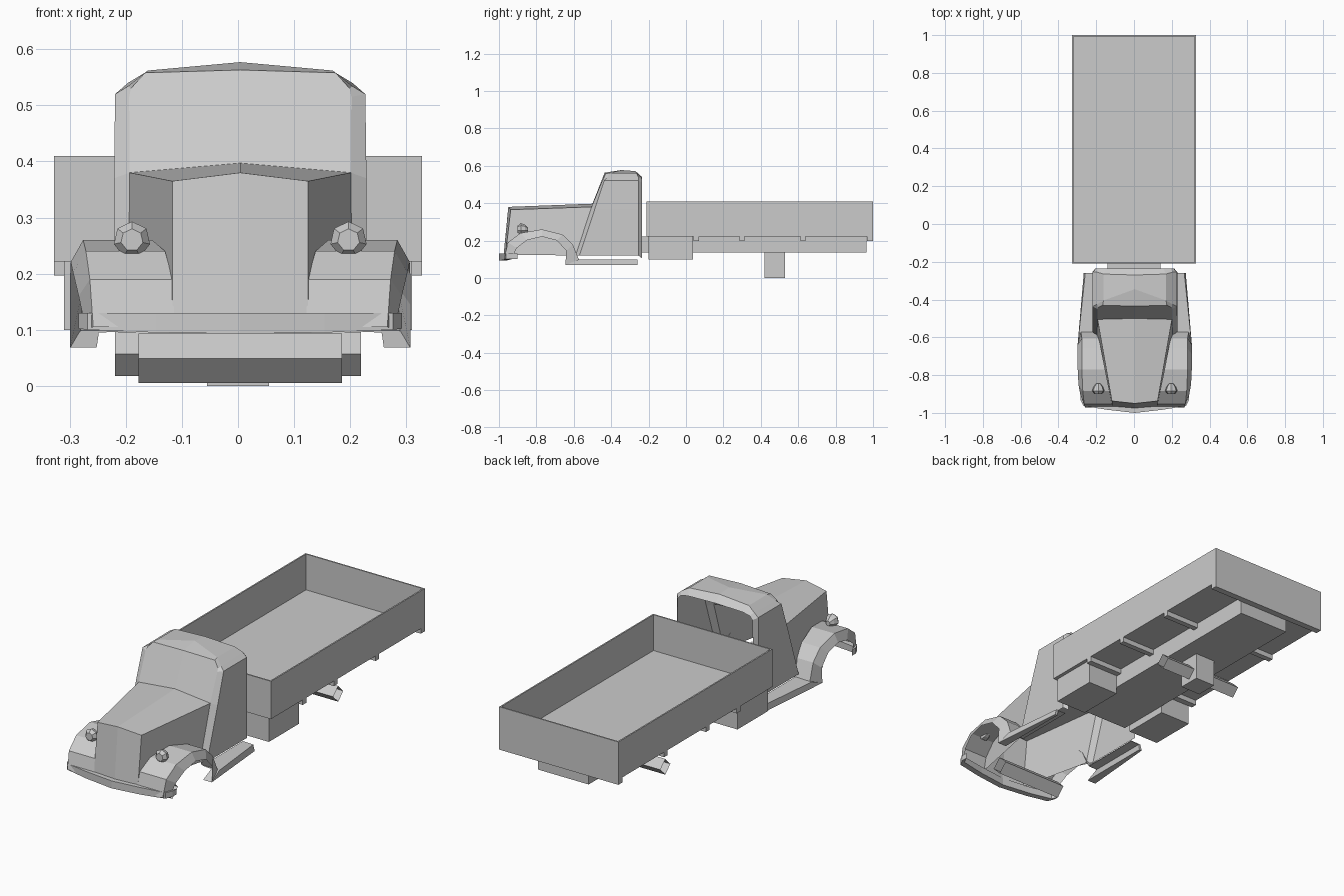
import bpy, bmesh
from math import pi, cos, sin

if "Cube" in bpy.data.objects:
    bpy.data.objects.remove(bpy.data.objects["Cube"])

OFF = 0.004  # the cab sits a hair off the centre line


def make(name, verts, faces, mirror=False, off=0.0):
    me = bpy.data.meshes.new(name)
    bm = bmesh.new()
    vs = [bm.verts.new(v) for v in verts]
    for f in faces:
        bm.faces.new([vs[i] for i in f])
    bmesh.ops.recalc_face_normals(bm, faces=bm.faces)
    bm.to_mesh(me)
    bm.free()
    ob = bpy.data.objects.new(name, me)
    bpy.context.collection.objects.link(ob)
    ob.location.x = off
    if mirror:
        m = ob.modifiers.new("Mirror", 'MIRROR')
        m.use_clip = True
    return ob


def loft(name, secs, closed=False, caps=(), extra=(), mirror=True, off=OFF):
    """Skin successive cross-sections; extra = further faces by vertex index."""
    n = len(secs[0])
    verts = [p for s in secs for p in s]
    faces = []
    for i in range(len(secs) - 1):
        for j in range(n if closed else n - 1):
            k = (j + 1) % n
            faces.append((i * n + j, i * n + k, (i + 1) * n + k, (i + 1) * n + j))
    for c in caps:
        faces.append(tuple(c * n + j for j in range(n)))
    return make(name, verts, faces + list(extra), mirror, off)


def box(name, x0, x1, y0, y1, z0, z1, mirror=False):
    rect = [(x0, z0), (x1, z0), (x1, z1), (x0, z1)]
    secs = [[(x, y, z) for x, z in rect] for y in (y0, y1)]
    return loft(name, secs, True, (0, 1), mirror=mirror, off=0)


# cargo bed: box hollowed from the top
bed = box("cargo_bed", -0.328, 0.328, -0.21, 1.0, 0.222, 0.41)
bm = bmesh.new()
bm.from_mesh(bed.data)
top = max(bm.faces, key=lambda f: f.calc_center_median().z)
bmesh.ops.inset_region(bm, faces=[top], thickness=0.01)
low = bmesh.ops.extrude_discrete_faces(bm, faces=[top])["faces"][0]
bmesh.ops.translate(bm, verts=low.verts, vec=(0, 0, -0.178))
bm.to_mesh(bed.data)
bm.free()

# cross beams, chassis, side tanks, differential
for y0, y1 in ((0.04, 0.07), (0.285, 0.312), (0.613, 0.64), (0.968, 1.0)):
    box("cross_beam", -0.328, 0.328, y0, y1, 0.197, 0.224)
box("chassis", -0.14, 0.14, -0.235, 0.965, 0.135, 0.223)
box("side_tank", 0.14, 0.31, -0.2, 0.038, 0.1, 0.223, mirror=True)
box("differential", -0.055, 0.055, 0.42, 0.53, 0, 0.136)


# axles: open four-sided tubes
def axle(name, half, y, z, r, off):
    ring = [(y + r * cos(a * pi / 2), z + r * sin(a * pi / 2)) for a in range(4)]
    loft(name, [[(x, p, q) for p, q in ring] for x in (-half, half)],
         True, mirror=False, off=off)


axle("front_axle", 0.181, -0.78, 0.049, 0.044, OFF)
axle("rear_axle", 0.219, 0.475, 0.057, 0.039, 0)

# cab: windshield outline, door front, door rear, inturned rear rim
cab = [
    [(.2, -.59, .12), (.197, -.505, .38), (.198, -.45, .515), (.195, -.442, .53),
     (.17, -.43, .558), (0, -.435, .563)],
    [(.225, -.57, .12), (.225, -.487, .37), (.223, -.437, .52), (.2, -.425, .534),
     (.165, -.405, .562), (0, -.345, .577)],
    [(.225, -.255, .12), (.225, -.255, .37), (.223, -.255, .52), (.2, -.255, .54),
     (.165, -.265, .561), (0, -.27, .571)],
    [(.208, -.235, .105), (.208, -.235, .37), (.205, -.235, .51), (.19, -.235, .528),
     (.15, -.235, .536), (0, -.235, .54)],
    [(0, -.5, .397)] * 6,
]
verts = [p for s in cab[:4] for p in s] + [cab[4][0]]
faces = [(i * 6 + j, i * 6 + j + 1, i * 6 + j + 7, i * 6 + j + 6)
         for i in range(3) for j in range(5)]
make("cab", verts, faces + [(24, 1, 2, 3, 4, 5)], True, OFF)

# hood with grille front
hood_front = [(.121, -.965, .125), (.121, -.937, .365), (0, -.95, .38), (0, -.975, .125)]
hood_rear = [(.2, -.59, .12), (.197, -.505, .38), (0, -.5, .397), (0, -.5, .397)]
make("hood", hood_front + hood_rear[:3],
     [(0, 1, 2, 3), (0, 1, 5, 4), (1, 2, 6, 5)], True, OFF)

# front fenders: crown (y, z), lip (y, z), crown and lip x
arch = [
    ((-.972, .105), (-.935, .1), .262, .275),
    ((-.952, .19), (-.905, .16), .268, .288),
    ((-.885, .24), (-.85, .202), .275, .298),
    ((-.77, .26), (-.77, .221), .28, .302),
    ((-.66, .232), (-.69, .2), .28, .303),
    ((-.605, .178), (-.64, .145), .28, .303),
    ((-.572, .098), (-.645, .068), .285, .303),
]
secs = []
for (y, z), (ly, lz), cx, lx in arch:
    inner = 0.121 + 0.08 * (y + 0.95) / 0.4
    secs.append([(inner, y, z), (cx, y, z), (lx, ly, lz)])
loft("front_fender", secs)

# running boards with a raised inner edge
secs = []
for y0, y1, xo in ((-.575, -.645, .303), (-.26, -.26, .27)):
    secs.append([(.205, y0, .1), (xo - .008, y0, .098), (xo, y1, .068),
                 (.256, y1, .068), (.252, y0, .095), (.205, y0, .097)])
loft("running_board", secs, True, (0, 1))

# bumper, swept back at the ends
secs = []
for x, y, b in ((0, -1.0, .093), (.15, -.983, .095), (.272, -.963, .1), (.288, -.93, .102)):
    secs.append([(x, y, b), (x, y, .13), (x, y + .03, .13), (x, y + .03, b)])
loft("front_bumper", secs, True, (3,))

# headlights: faceted pods
prof = [(-.9, .02), (-.883, .033), (-.862, .026)]
secs = [[(.193 + r * sin(k * 2 * pi / 7), y, .26 + r * cos(k * 2 * pi / 7))
         for k in range(7)] for y, r in prof]
secs.append([(.193 + .012 * sin(k * 2 * pi / 7), -.845, .258 + .012 * cos(k * 2 * pi / 7))
             for k in range(7)])
loft("headlight", secs, True, (0, 3))
# headlight stalk
secs = [[(.187, y, z), (.199, y, z), (.199, y + .012, z), (.187, y + .012, z)]
        for y, z in ((-.878, .235), (-.872, .26))]
loft("headlight_stalk", secs, True)
